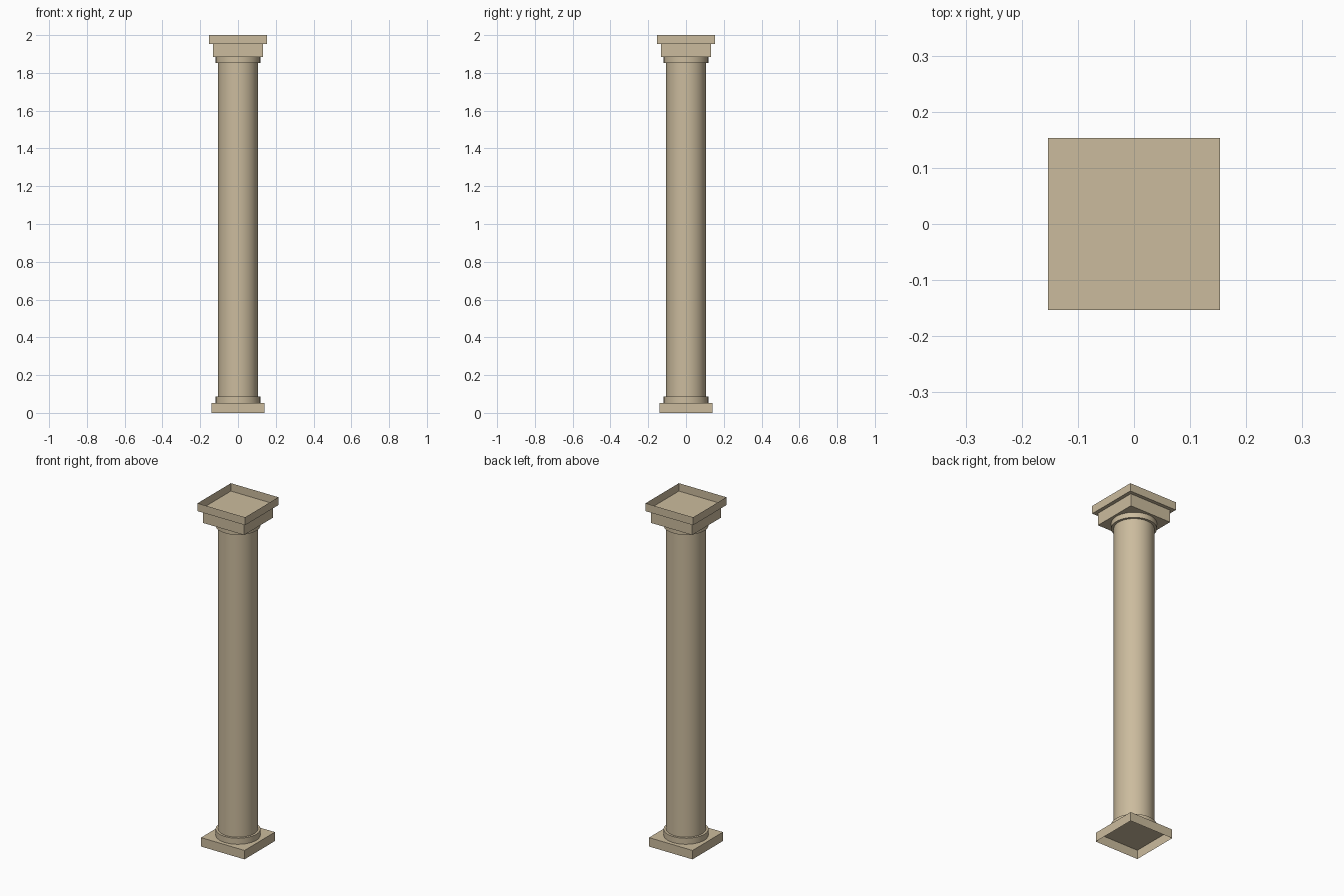
import bpy, bmesh, math

if "Cube" in bpy.data.objects:
    bpy.data.objects.remove(bpy.data.objects["Cube"])

stone = bpy.data.materials.new("sandstone")
stone.diffuse_color = (0.60, 0.50, 0.34, 1)
stone.use_nodes = True
stone.node_tree.nodes["Principled BSDF"].inputs["Base Color"].default_value = stone.diffuse_color


def finish(name, bm, smooth=False):
    mesh = bpy.data.meshes.new(name)
    bm.to_mesh(mesh)
    bm.free()
    mesh.materials.append(stone)
    ob = bpy.data.objects.new(name, mesh)
    bpy.context.collection.objects.link(ob)
    if smooth:
        bpy.ops.object.select_all(action='DESELECT')
        ob.select_set(True)
        bpy.context.view_layer.objects.active = ob
        bpy.ops.object.shade_smooth_by_angle(angle=math.radians(40))


def slab(name, half, z0, z1, open_side=0):
    """Square slab; open_side +1 / -1 leaves out its top / bottom face."""
    bm = bmesh.new()
    bmesh.ops.create_cube(bm, size=1)
    for v in bm.verts:
        v.co = (v.co.x * 2 * half, v.co.y * 2 * half, z1 if v.co.z > 0 else z0)
    bm.normal_update()
    if open_side:
        gone = [f for f in bm.faces if f.normal.z * open_side > 0.5]
        bmesh.ops.delete(bm, geom=gone, context='FACES')
    finish(name, bm)


def drum(name, r, z0, z1, caps):
    bm = bmesh.new()
    bmesh.ops.create_cone(bm, cap_ends=caps, segments=48, radius1=r, radius2=r,
                          depth=z1 - z0)
    bmesh.ops.translate(bm, vec=(0, 0, (z0 + z1) / 2), verts=bm.verts)
    finish(name, bm, True)


# Foot: hollow plinth open underneath, with a round collar
slab("plinth", 0.14, 0.0, 0.052, -1)
drum("base_collar", 0.118, 0.052, 0.087, True)
# Shaft
drum("shaft", 0.105, 0.087, 1.853, False)
# Head: round collar, square block, and hollow slab open on top
drum("neck_collar", 0.118, 1.853, 1.883, True)
slab("capital_block", 0.132, 1.883, 1.954)
slab("abacus", 0.153, 1.954, 2.0, 1)
